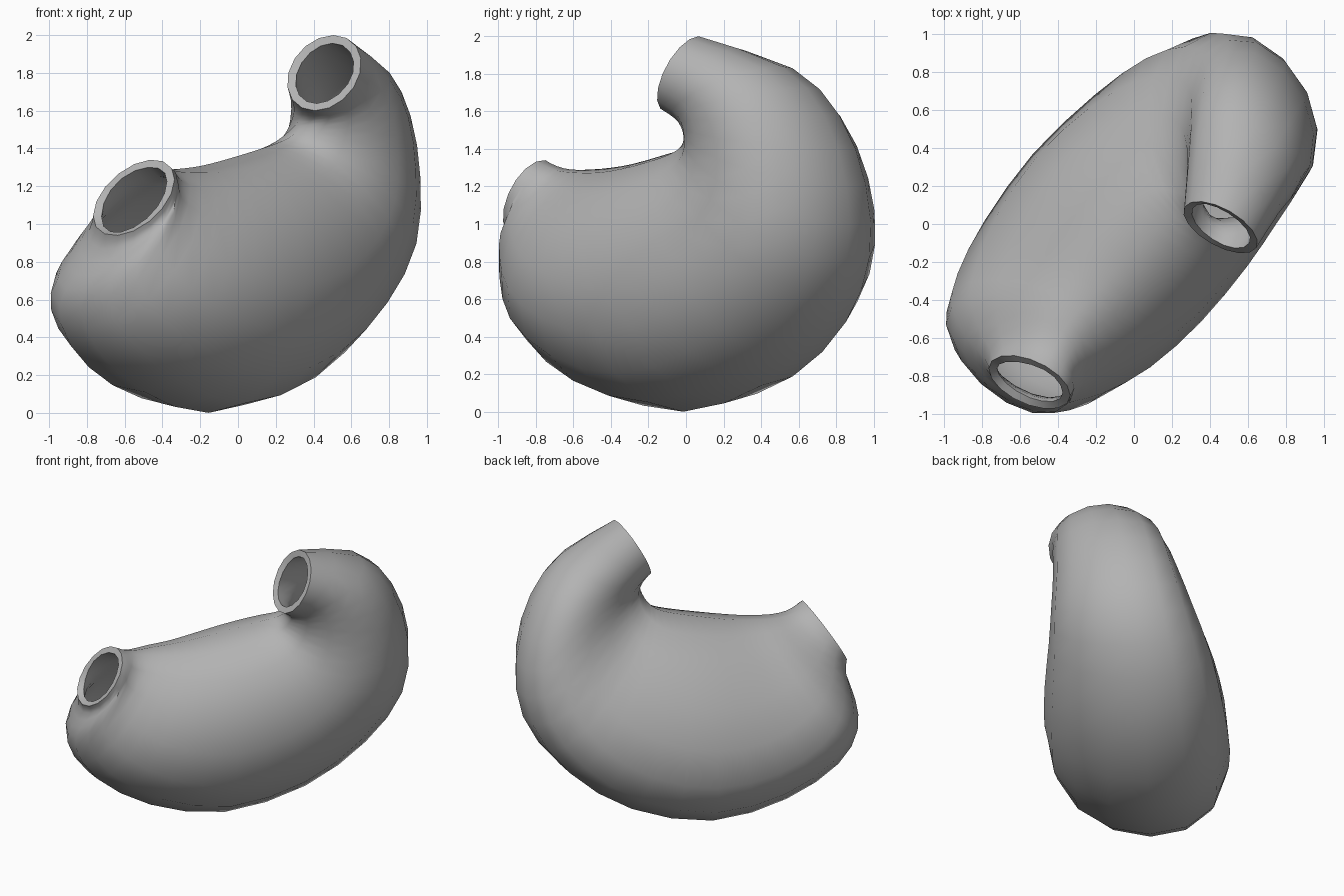
import bpy
import math
from mathutils import Vector

old = bpy.data.objects.get("Cube")
if old:
    bpy.data.objects.remove(old, do_unlink=True)

SIDES = 16
WALL = 0.045

# The pouch bends in an upright plane turned 45 degrees about z
along = Vector((1, 1, 0)).normalized()
across = Vector((1, -1, 0)).normalized()
up = Vector((0, 0, 1))

# Sections from the lower mouth to the upper mouth: inner point, outer point
# and sideways half axis as (along, up, across), then how egg-shaped it is
sections = [
    ((-.86, 1.34, .20), (-1.10, .94, .20), (.06, .02, .22), 0),
    ((-.80, 1.31, .18), (-1.09, .87, .17), (.06, .04, .24), .1),
    ((-.72, 1.29, .15), (-1.15, .73, .08), (.03, .05, .31), .2),
    ((-.60, 1.29, .12), (-1.16, .56, -.02), (0, .04, .39), .25),
    ((-.45, 1.30, .11), (-1.02, .33, -.03), (0, .03, .48), .25),
    ((-.30, 1.32, .10), (-.65, .11, -.05), (0, .02, .57), .2),
    ((-.10, 1.36, .10), (-.12, 0, -.10), (0, 0, .615), .15),
    ((.08, 1.40, .10), (.45, .14, -.12), (0, 0, .59), .15),
    ((.18, 1.43, .12), (.88, .44, -.12), (0, 0, .53), .2),
    ((.23, 1.46, .16), (1.13, .80, -.08), (0, 0, .46), .25),
    ((.26, 1.50, .21), (1.17, 1.20, -.04), (0, 0, .40), .25),
    ((.27, 1.54, .27), (1.05, 1.58, .01), (.02, 0, .35), .25),
    ((.25, 1.57, .32), (.82, 1.84, .10), (.04, 0, .29), .2),
    ((.215, 1.60, .36), (.405, 2.0, .31), (.058, 0, .21), 0),
]


def place(point):
    return along * point[0] + up * point[1] + across * point[2]


def ring(inner, outer, side, egg):
    turns = [math.tau * i / SIDES for i in range(SIDES)]
    return [(inner + outer) / 2 + (inner - outer) / 2 * math.cos(t)
            + side * math.sin(t) * (1 - egg * math.cos(t)) for t in turns]


def halfway(a, b, c, d):
    return (b + c) * 0.5625 - (a + d) * 0.0625


# Put a smooth in-between section after each section
keys = [(place(i), place(o), place(s), e) for i, o, s, e in sections]
last = len(keys) - 1
loft = []
for k in range(last):
    near = [keys[max(k - 1, 0)], keys[k], keys[k + 1], keys[min(k + 2, last)]]
    loft += [keys[k], tuple(halfway(*values) for values in zip(*near))]
loft.append(keys[last])

# Skin the sections into an open-ended curved pouch
verts = [v for section in loft for v in ring(*section)]
faces = []
for r in range(len(loft) - 1):
    for i in range(SIDES):
        j = (i + 1) % SIDES
        lo, hi = r * SIDES, (r + 1) * SIDES
        faces.append((lo + i, lo + j, hi + j, hi + i))

mesh = bpy.data.meshes.new("curved_pouch")
mesh.from_pydata(verts, [], faces)
pouch = bpy.data.objects.new("curved_pouch", mesh)
bpy.context.collection.objects.link(pouch)
bpy.context.view_layer.objects.active = pouch
pouch.select_set(True)

# Make the normals face outward
bpy.ops.object.mode_set(mode='EDIT')
bpy.ops.mesh.select_all(action='SELECT')
bpy.ops.mesh.normals_make_consistent(inside=False)
bpy.ops.object.mode_set(mode='OBJECT')

# Wall thickness, leaving both mouths open with flat rims
shell = pouch.modifiers.new("wall", 'SOLIDIFY')
shell.thickness = WALL
shell.offset = -1
bpy.ops.object.modifier_apply(modifier=shell.name)
bpy.ops.object.shade_smooth_by_angle(angle=math.radians(50))

# Plain grey over the whole pouch
grey = bpy.data.materials.new("grey")
grey.use_nodes = True
colour = (0.45, 0.45, 0.45, 1)
grey.diffuse_color = colour
grey.node_tree.nodes["Principled BSDF"].inputs["Base Color"].default_value = colour
pouch.data.materials.append(grey)
